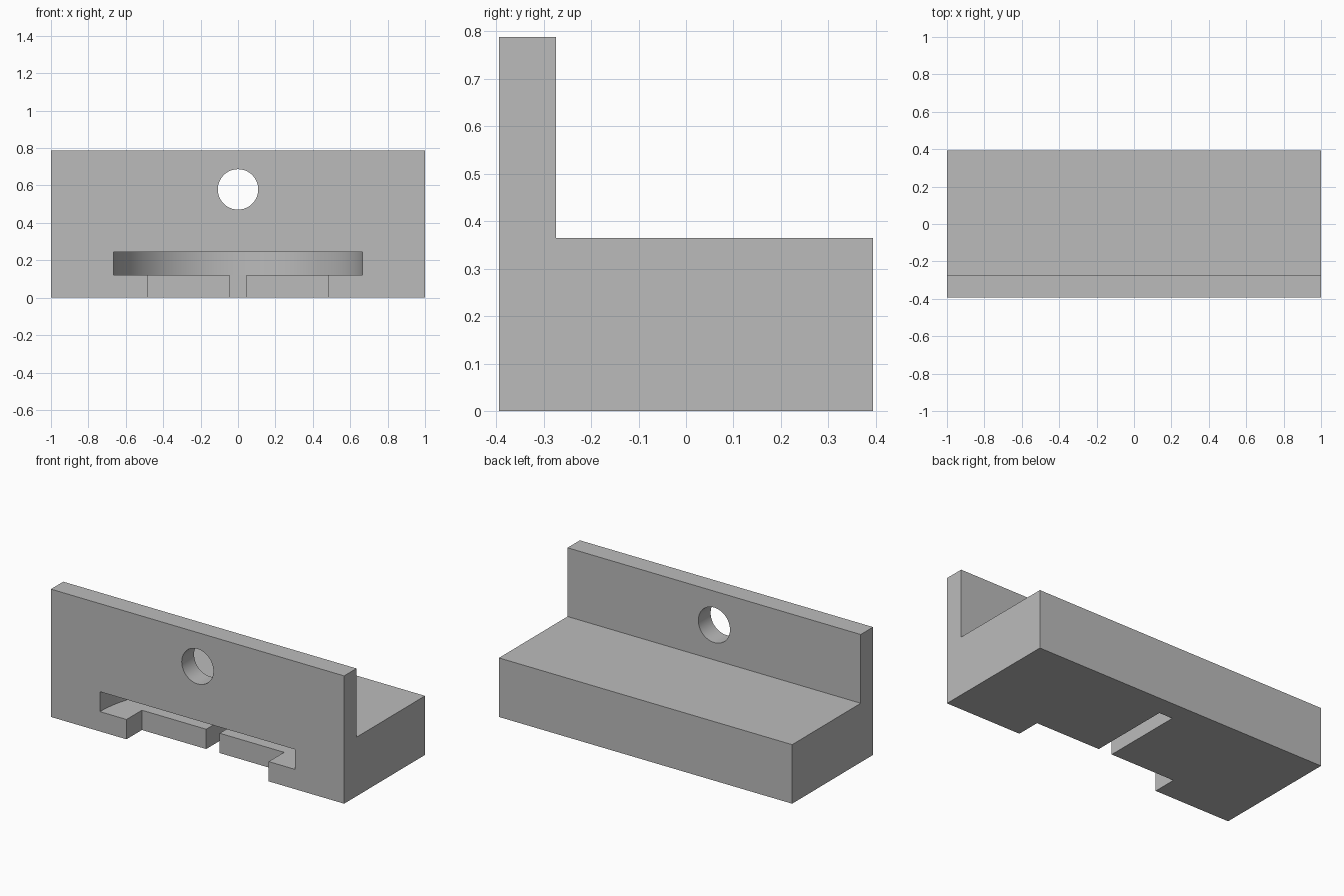
import bpy, bmesh, math
from mathutils import Matrix

if "Cube" in bpy.data.objects:
    bpy.data.objects.remove(bpy.data.objects["Cube"])

FRONT, BACK = -0.394, 0.394

grey = bpy.data.materials.new("plain grey")
grey.diffuse_color = (0.5, 0.5, 0.5, 1)
grey.use_nodes = True
grey.node_tree.nodes["Principled BSDF"].inputs["Base Color"].default_value = grey.diffuse_color


def add_object(name, bm):
    bmesh.ops.recalc_face_normals(bm, faces=bm.faces)
    mesh = bpy.data.meshes.new(name)
    bm.to_mesh(mesh)
    bm.free()
    mesh.materials.append(grey)
    ob = bpy.data.objects.new(name, mesh)
    bpy.context.collection.objects.link(ob)
    return ob


def box(name, x, y0, y1, z0, z1):
    bm = bmesh.new()
    bmesh.ops.create_cube(bm, size=1, matrix=Matrix.Translation(
        (0, (y0 + y1) / 2, (z0 + z1) / 2)) @ Matrix.Diagonal((2 * x, y1 - y0, z1 - z0, 1)))
    return add_object(name, bm)


def cylinder(name, radius, depth, sides, matrix):
    bm = bmesh.new()
    bmesh.ops.create_cone(bm, cap_ends=True, segments=sides, radius1=radius,
                          radius2=radius, depth=depth, matrix=matrix)
    return add_object(name, bm)


# L-shaped body: thick base with a thin upright wall along the front
bm = bmesh.new()
profile = [(FRONT, 0), (BACK, 0), (BACK, 0.364), (-0.274, 0.364), (-0.274, 0.788), (FRONT, 0.788)]
face = bm.faces.new([bm.verts.new((-1, y, z)) for y, z in profile])
ext = bmesh.ops.extrude_face_region(bm, geom=[face])
bmesh.ops.translate(bm, vec=(2, 0, 0), verts=[v for v in ext["geom"] if isinstance(v, bmesh.types.BMVert)])
body = add_object("bracket_body", bm)

# Cutters: half-disc pocket, front notch, narrow slot, wall hole
R, SLOT = 0.666, 0.046
slot_end = FRONT + math.sqrt(R * R - SLOT * SLOT)
cutters = [
    cylinder("disc_pocket_cutter", R, 0.123, 128, Matrix.Translation((0, FRONT, 0.1835))),
    box("notch_cutter", 0.485, FRONT - 0.1, FRONT + 0.15, -0.1, 0.18),
    box("slot_cutter", SLOT, FRONT - 0.1, slot_end - 0.001, -0.1, 0.17),
    cylinder("wall_hole_cutter", 0.108, 0.4, 64,
             Matrix.Translation((0, -0.334, 0.579)) @ Matrix.Rotation(math.pi / 2, 4, 'X')),
]
for c in cutters:
    mod = body.modifiers.new(c.name, 'BOOLEAN')
    mod.operation, mod.solver, mod.object = 'DIFFERENCE', 'EXACT', c

# Apply the cuts, remove the cutters and smooth the round walls
bpy.context.view_layer.objects.active = body
body.select_set(True)
for c in cutters:
    bpy.ops.object.modifier_apply(modifier=c.name)
    bpy.data.objects.remove(c)
bpy.ops.object.shade_smooth_by_angle(angle=math.radians(30))
